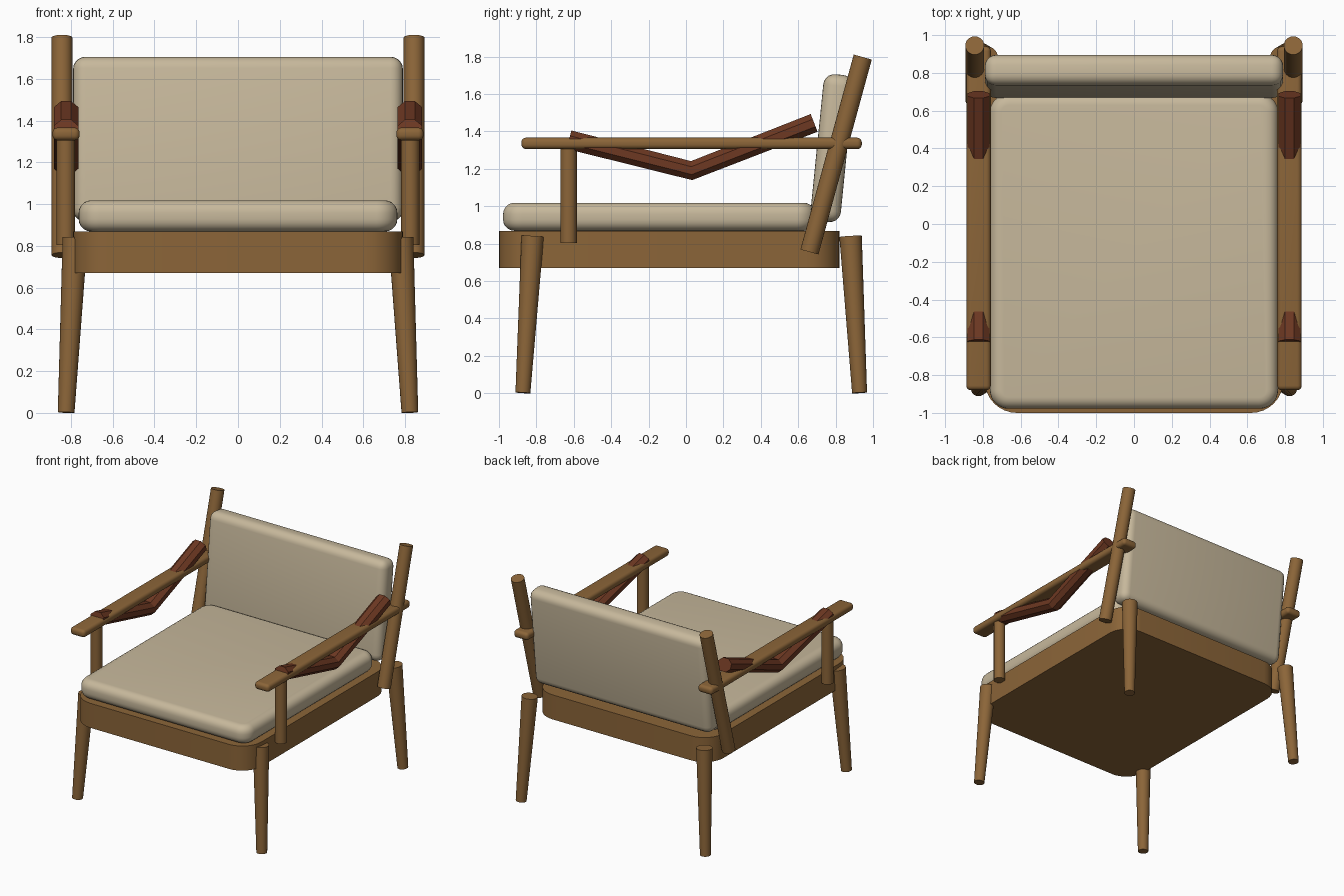
import bpy, bmesh, math
from mathutils import Vector, Matrix

cube = bpy.data.objects.get("Cube")
if cube:
    bpy.data.objects.remove(cube, do_unlink=True)


def material(name, rgb):
    mat = bpy.data.materials.new(name)
    mat.use_nodes = True
    mat.diffuse_color = (*rgb, 1)
    mat.node_tree.nodes["Principled BSDF"].inputs["Base Color"].default_value = (*rgb, 1)
    return mat


wood = material("warm wood", (0.26, 0.13, 0.04))
fabric = material("beige fabric", (0.57, 0.48, 0.33))
leather = material("brown leather", (0.155, 0.04, 0.016))


def finish(name, bm, mat, smooth=True):
    bmesh.ops.recalc_face_normals(bm, faces=bm.faces[:])
    mesh = bpy.data.meshes.new(name)
    bm.to_mesh(mesh)
    bm.free()
    mesh.materials.append(mat)
    obj = bpy.data.objects.new(name, mesh)
    bpy.context.collection.objects.link(obj)
    if smooth:
        bpy.ops.object.select_all(action="DESELECT")
        obj.select_set(True)
        bpy.context.view_layer.objects.active = obj
        bpy.ops.object.shade_smooth_by_angle(angle=math.radians(35))
    return obj


def rounded_box(name, low, high, mat, corner=0, edge=0):
    """Box with rounded upright corners and softened remaining edges."""
    low, high = Vector(low), Vector(high)
    bm = bmesh.new()
    bmesh.ops.create_cube(bm, size=1)
    bmesh.ops.scale(bm, vec=high - low, verts=bm.verts[:])
    if corner:
        upright = [e for e in bm.edges
                   if abs(e.verts[0].co.z - e.verts[1].co.z) > 1e-4]
        bmesh.ops.bevel(bm, geom=upright, offset=corner, segments=8,
                        profile=0.5, affect="EDGES")
    if edge:
        sharp = bm.edges[:]
        if corner:
            sharp = [e for e in sharp
                     if abs(e.verts[0].co.z - e.verts[1].co.z) < 1e-4]
        bmesh.ops.bevel(bm, geom=sharp, offset=edge, segments=5,
                        profile=0.5, affect="EDGES")
    obj = finish(name, bm, mat)
    obj.location = (low + high) / 2
    return obj


def rod(name, bottom, top, r_bottom, r_top, mat):
    """Round, optionally tapered, rod between two points."""
    bottom, top = Vector(bottom), Vector(top)
    axis = top - bottom
    turn = axis.to_track_quat("Z", "Y").to_matrix().to_4x4()
    bm = bmesh.new()
    bmesh.ops.create_cone(bm, cap_ends=True, segments=24, radius1=r_bottom,
                          radius2=r_top, depth=axis.length,
                          matrix=Matrix.Translation((bottom + top) / 2) @ turn)
    return finish(name, bm, mat)


def arm_sling(name, x):
    """Eight-sided bar with a mitred bend, running through the armrest."""
    path = [Vector((x, -0.625, 1.355)), Vector((x, 0.03, 1.19)), Vector((x, 0.685, 1.445))]
    first, last = (path[1] - path[0]).normalized(), (path[2] - path[1]).normalized()
    directions = [first, (first + last).normalized(), last]
    bm = bmesh.new()
    rings = []
    for point, along in zip(path, directions):
        up = Vector((1, 0, 0)).cross(along)
        ring = []
        for i in range(8):
            a = math.pi / 8 + i * math.pi / 4
            ring.append(bm.verts.new(point + Vector((0.063 * math.cos(a), 0, 0))
                                     + up * 0.055 * math.sin(a)))
        rings.append(ring)
    for a, b in zip(rings, rings[1:]):
        for i in range(8):
            j = (i + 1) % 8
            bm.faces.new((a[i], a[j], b[j], b[i]))
    bm.faces.new(rings[0])
    bm.faces.new(rings[-1])
    return finish(name, bm, leather, smooth=False)


# Seat base and cushions
rounded_box("seat_frame", (-0.79, -1, 0.67), (0.79, 0.82, 0.868), wood, corner=0.17)
rounded_box("seat_cushion", (-0.763, -0.978, 0.868), (0.763, 0.69, 1.018), fabric,
            corner=0.1, edge=0.06)
back = rounded_box("back_cushion", (-0.79, 0.7, 0.915), (0.79, 0.862, 1.705), fabric, edge=0.06)
back.rotation_euler.x = -0.1

# Legs, posts and arms on both sides
for side, s in (("left", 1), ("right", -1)):
    rod(f"front_leg_{side}", (s * 0.823, -0.872, 0.002), (s * 0.78, -0.82, 0.838),
        0.04, 0.06, wood)
    rod(f"rear_leg_{side}", (s * 0.823, 0.928, 0.002), (s * 0.78, 0.88, 0.838),
        0.04, 0.06, wood)
    rod(f"back_post_{side}", (s * 0.843, 0.66, 0.755), (s * 0.843, 0.945, 1.797),
        0.05, 0.05, wood)
    rod(f"arm_support_{side}", (s * 0.825, -0.628, 0.803), (s * 0.825, -0.628, 1.32),
        0.044, 0.044, wood)
    rounded_box(f"armrest_{side}", (s * 0.823 - 0.065, -0.88, 1.305),
                (s * 0.823 + 0.065, 0.94, 1.366), wood, edge=0.025)
    arm_sling(f"arm_sling_{side}", s * 0.823)
